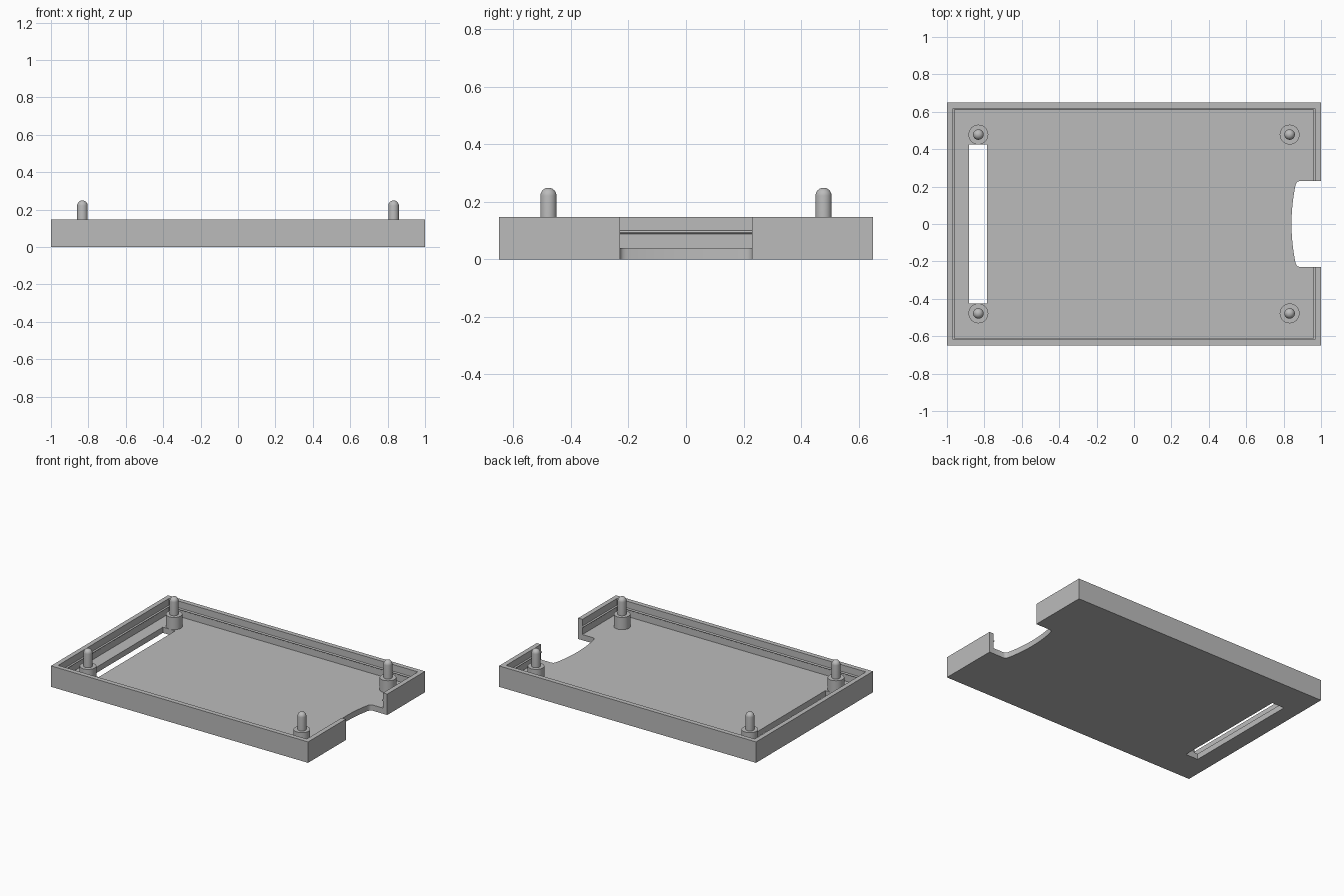
import bpy, bmesh
from math import sin, cos, pi

cube = bpy.data.objects.get("Cube")
if cube:
    bpy.data.objects.remove(cube, do_unlink=True)

grey = bpy.data.materials.new("plain grey")
grey.use_nodes = True
colour = (0.5, 0.5, 0.5, 1)
grey.diffuse_color = colour
grey.node_tree.nodes["Principled BSDF"].inputs["Base Color"].default_value = colour

LENGTH, WIDTH, HEIGHT = 1.0, 0.65, 0.147   # half length, half width, full height
FLOOR, WALL = 0.04, 0.033


def loft(name, rings):
    """Closed solid through a stack of matching rings."""
    bm = bmesh.new()
    loops = [[bm.verts.new(p) for p in ring] for ring in rings]
    n = len(loops[0])
    for a, b in zip(loops, loops[1:]):
        for i in range(n):
            j = (i + 1) % n
            bm.faces.new((a[i], a[j], b[j], b[i]))
    bm.faces.new(loops[0][::-1])
    bm.faces.new(loops[-1])
    bmesh.ops.recalc_face_normals(bm, faces=bm.faces)
    mesh = bpy.data.meshes.new(name)
    bm.to_mesh(mesh)
    bm.free()
    mesh.materials.append(grey)
    obj = bpy.data.objects.new(name, mesh)
    bpy.context.collection.objects.link(obj)
    return obj


def rect(x0, x1, y0, y1, z):
    return [(x0, y0, z), (x1, y0, z), (x1, y1, z), (x0, y1, z)]


def inset_rect(inset, z):
    x, y = LENGTH - inset, WIDTH - inset
    return rect(-x, x, -y, y, z)


# Outer block of the tray
tray = loft("tray", [inset_rect(0, 0), inset_rect(0, HEIGHT)])

# Cavity, pinched by a small rounded snap ridge around the wall
ridge_r, ridge_z = 0.006, 0.094
section = [(WALL, FLOOR)]
for i in range(9):
    t = -pi / 2 + pi * i / 8
    section.append((WALL + 1.4 * ridge_r * cos(t), ridge_z + ridge_r * sin(t)))
section.append((WALL, HEIGHT + 0.1))
cavity = loft("cavity_cutter", [inset_rect(d, z) for d, z in section])

# Long slot in the floor
slot = loft("slot_cutter", [rect(-0.882, -0.786, -0.425, 0.425, z) for z in (-0.1, 0.06)])

# Bowed thumb notch through the end wall and floor
edge = [(0.842 + 0.5 * y * y, y) for y in (0, 0.04, 0.08, 0.12, 0.16, 0.195)]
edge += [(0.864, 0.209), (0.868, 0.219), (0.874, 0.226), (0.885, 0.23), (1.1, 0.23)]
outline = edge + [(x, -y) for x, y in edge[:0:-1]]
notch = loft("notch_cutter", [[(x, y, z) for x, y in outline] for z in (-0.1, 0.3)])

# Cut the tray, then drop the cutters
bpy.context.view_layer.objects.active = tray
for cutter in (cavity, slot, notch):
    cutter.hide_render = True
    mod = tray.modifiers.new(cutter.name, "BOOLEAN")
    mod.operation, mod.solver, mod.object = "DIFFERENCE", "EXACT", cutter
    bpy.ops.object.modifier_apply(modifier=mod.name)
    bpy.data.objects.remove(cutter, do_unlink=True)


def turned(name, x, y, profile, sides=32):
    """Round part from (radius, height) pairs."""
    rings = [[(x + r * cos(2 * pi * i / sides), y + r * sin(2 * pi * i / sides), z)
              for i in range(sides)] for r, z in profile]
    return loft(name, rings)


# Corner standoffs with dome-topped locating pegs
peg_r, shoulder, tip = 0.028, 0.126, 0.249
post = [(0.053, FLOOR - 0.005), (0.053, shoulder), (peg_r, shoulder)]
post += [(peg_r * cos(a), tip - peg_r + peg_r * sin(a))
         for a in (pi / 2 * i / 8.1 for i in range(9))]
parts = [tray]
for x_side, x_name in ((1, "left"), (-1, "right")):
    for y_side, y_name in ((-1, "front"), (1, "back")):
        parts.append(turned(f"{y_name}_{x_name}_post", 0.832 * x_side, 0.478 * y_side, post))

bpy.ops.object.select_all(action="DESELECT")
for part in parts:
    part.select_set(True)
bpy.context.view_layer.objects.active = tray
bpy.ops.object.shade_smooth_by_angle(angle=pi / 6)
